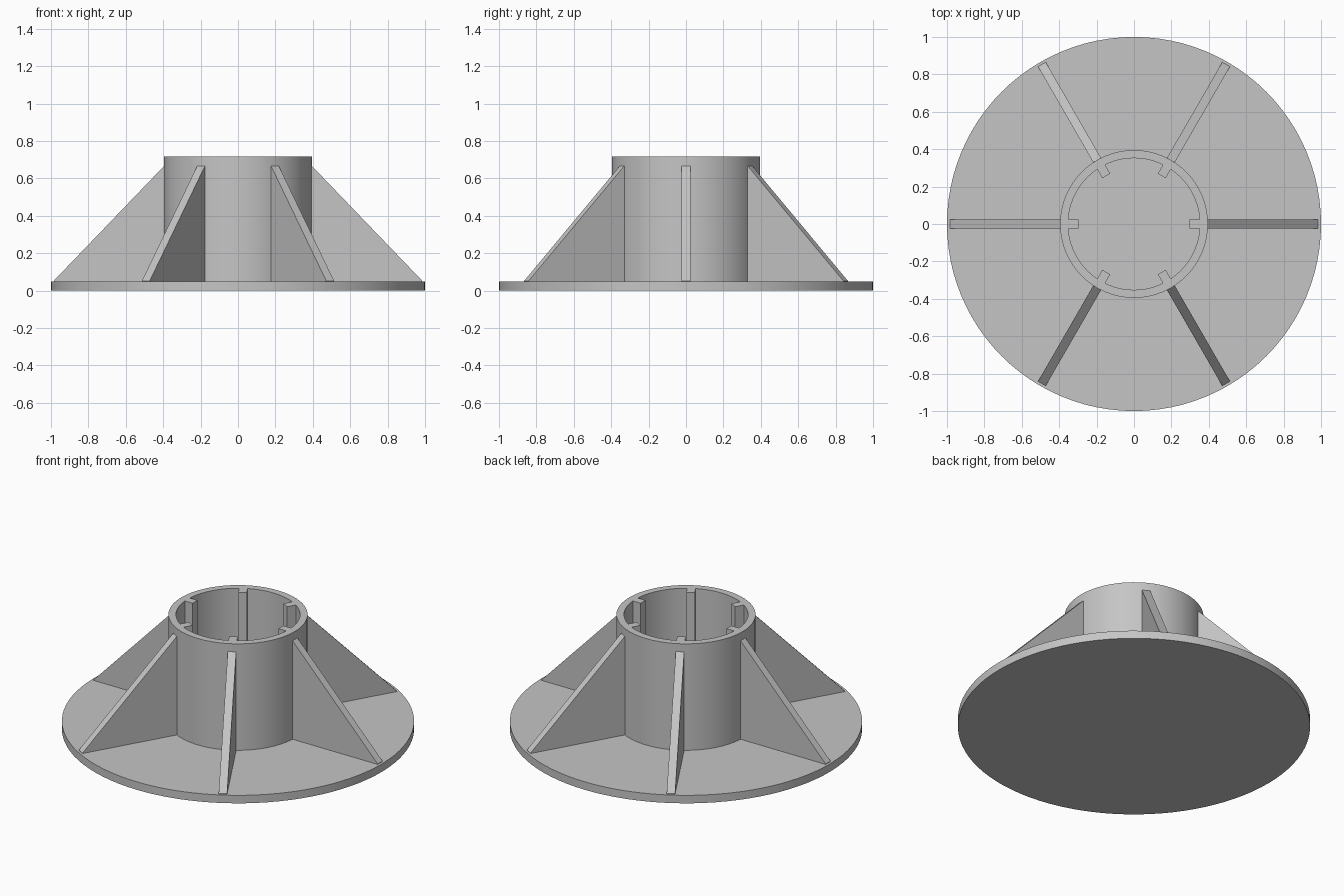
import bpy, bmesh, math
from mathutils import Matrix

cube = bpy.data.objects.get("Cube")
if cube:
    bpy.data.objects.remove(cube, do_unlink=True)

grey = bpy.data.materials.new("plain grey")
grey.use_nodes = True
GREY = (0.56, 0.56, 0.56, 1)
grey.diffuse_color = GREY
grey.node_tree.nodes["Principled BSDF"].inputs["Base Color"].default_value = GREY

BASE_T, HEIGHT = 0.05, 0.717
HUB_OUT, HUB_IN = 0.395, 0.352
RIB_T, COUNT = 0.048, 6


def finish(name, bm, smooth=False):
    bmesh.ops.recalc_face_normals(bm, faces=bm.faces)
    mesh = bpy.data.meshes.new(name)
    bm.to_mesh(mesh)
    bm.free()
    mesh.materials.append(grey)
    obj = bpy.data.objects.new(name, mesh)
    bpy.context.collection.objects.link(obj)
    if smooth:
        bpy.ops.object.select_all(action="DESELECT")
        obj.select_set(True)
        bpy.context.view_layer.objects.active = obj
        bpy.ops.object.shade_smooth_by_angle(angle=math.radians(30))
    return obj


def lathe(name, profile, steps=96):
    """Spin an (r, z) profile around the z axis."""
    bm = bmesh.new()
    verts = [bm.verts.new((r, 0, z)) for r, z in profile]
    edges = [bm.edges.new(pair) for pair in zip(verts, verts[1:])]
    bmesh.ops.spin(bm, geom=verts + edges, cent=(0, 0, 0), axis=(0, 0, 1),
                   angle=math.tau, steps=steps, use_duplicate=False)
    bmesh.ops.remove_doubles(bm, verts=bm.verts, dist=1e-4)
    return finish(name, bm, smooth=True)


def plate(name, outline, angle):
    """Extrude an (r, z) outline to rib thickness and turn it about z."""
    bm = bmesh.new()
    face = bm.faces.new([bm.verts.new((r, -RIB_T / 2, z)) for r, z in outline])
    moved = bmesh.ops.extrude_face_region(bm, geom=[face])["geom"]
    bmesh.ops.translate(bm, vec=(0, RIB_T, 0),
                        verts=[v for v in moved if isinstance(v, bmesh.types.BMVert)])
    bmesh.ops.rotate(bm, cent=(0, 0, 0), matrix=Matrix.Rotation(angle, 3, "Z"),
                     verts=bm.verts)
    return finish(name, bm)


# Round base and open hub in one turned body
lathe("base_and_hub", [(0, 0), (1, 0), (1, BASE_T), (HUB_OUT, BASE_T),
                       (HUB_OUT, HEIGHT), (HUB_IN, HEIGHT),
                       (HUB_IN, BASE_T), (0, BASE_T)])

# Sloping ribs outside, straight keys inside the hub
rib = [(HUB_OUT - 0.01, BASE_T - 0.01), (0.985, BASE_T - 0.01), (0.985, BASE_T + 0.003),
       (HUB_OUT, 0.667), (HUB_OUT - 0.01, 0.667)]
key = [(0.297, BASE_T - 0.01), (HUB_IN + 0.01, BASE_T - 0.01),
       (HUB_IN + 0.01, HEIGHT), (0.297, HEIGHT)]
for i in range(COUNT):
    turn = i * math.tau / COUNT
    plate(f"rib_{i + 1}", rib, turn)
    plate(f"inner_key_{i + 1}", key, turn)
